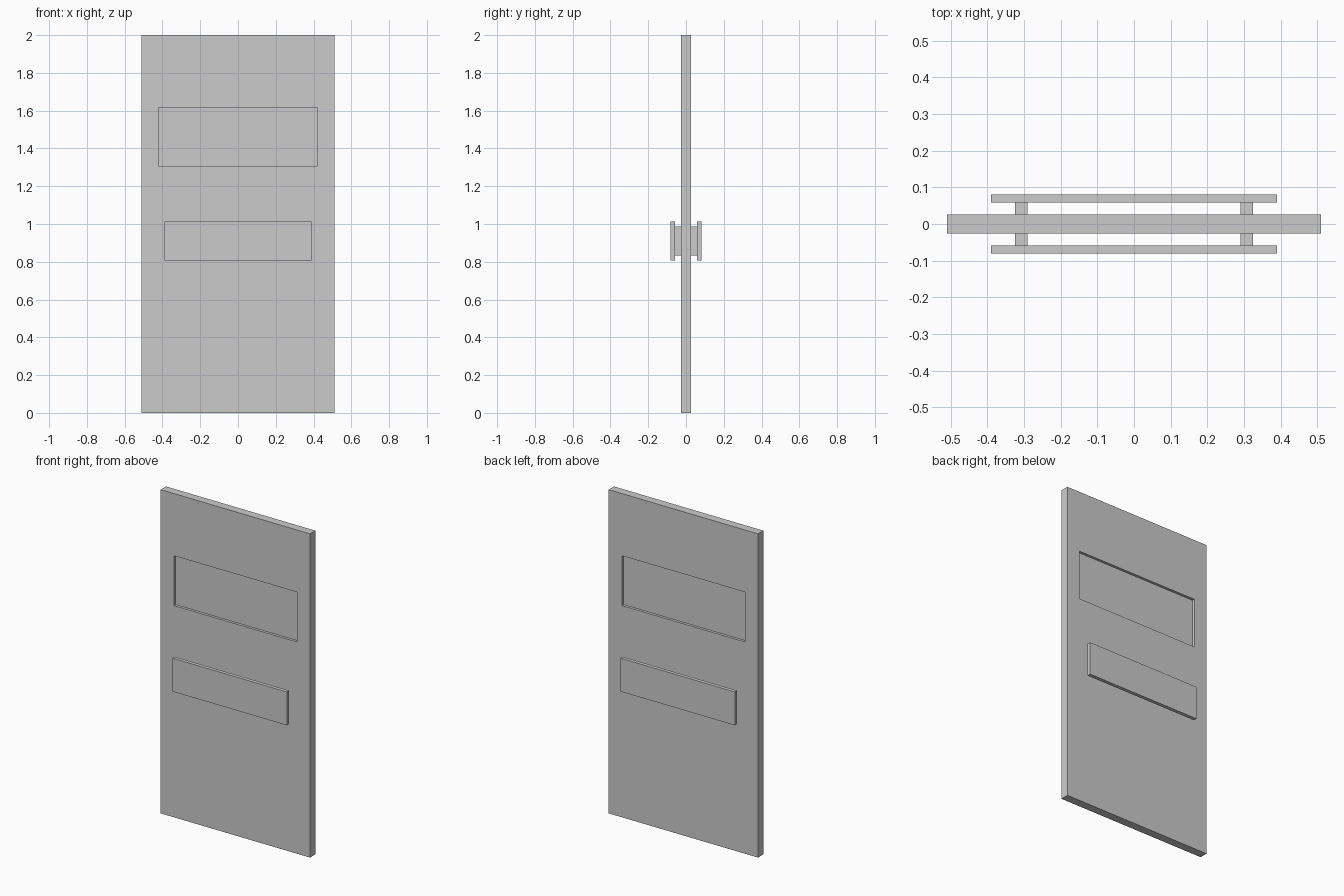
import bpy
import bmesh
from mathutils import Vector

if "Cube" in bpy.data.objects:
    bpy.data.objects.remove(bpy.data.objects["Cube"], do_unlink=True)

HALF_W, HALF_T, HEIGHT = 0.51, 0.026, 2.0
RECESS = 0.016

grey = bpy.data.materials.new("plain_grey")
grey.use_nodes = True
colour = (0.6, 0.6, 0.6, 1)
grey.diffuse_color = colour
grey.node_tree.nodes["Principled BSDF"].inputs["Base Color"].default_value = colour


def box(name, low, high):
    """Box between two opposite corners."""
    low, high = Vector(low), Vector(high)
    bm = bmesh.new()
    bmesh.ops.create_cube(bm, size=1)
    bmesh.ops.scale(bm, vec=high - low, verts=bm.verts)
    bmesh.ops.translate(bm, vec=(low + high) / 2, verts=bm.verts)
    mesh = bpy.data.meshes.new(name)
    bm.to_mesh(mesh)
    bm.free()
    mesh.materials.append(grey)
    obj = bpy.data.objects.new(name, mesh)
    bpy.context.collection.objects.link(obj)
    return obj


# Door slab
door = box("door_panel", (-HALF_W, -HALF_T, 0), (HALF_W, HALF_T, HEIGHT))

# Shallow window recess on both faces
for side, s in (("front", -1), ("back", 1)):
    inner, outer = s * (HALF_T - RECESS), s * (HALF_T + 0.05)
    cutter = box(side + "_window_cutter",
                 (-0.42, min(inner, outer), 1.308), (0.42, max(inner, outer), 1.616))
    cutter.hide_render = True
    cutter.hide_set(True)
    cut = door.modifiers.new(side + "_window", 'BOOLEAN')
    cut.operation = 'DIFFERENCE'
    cut.solver = 'EXACT'
    cut.object = cutter

# Push plates, each held off the door by two brackets
for side, s in (("front", -1), ("back", 1)):
    def span(a, b):
        return sorted((s * a, s * b))
    y0, y1 = span(0.059, 0.081)
    box(side + "_push_plate", (-0.39, y0, 0.806), (0.39, y1, 1.012))
    y0, y1 = span(HALF_T, 0.059)
    for end, x in (("right", -0.307), ("left", 0.307)):
        box(f"{side}_{end}_bracket", (x - 0.017, y0, 0.832), (x + 0.017, y1, 0.986))
